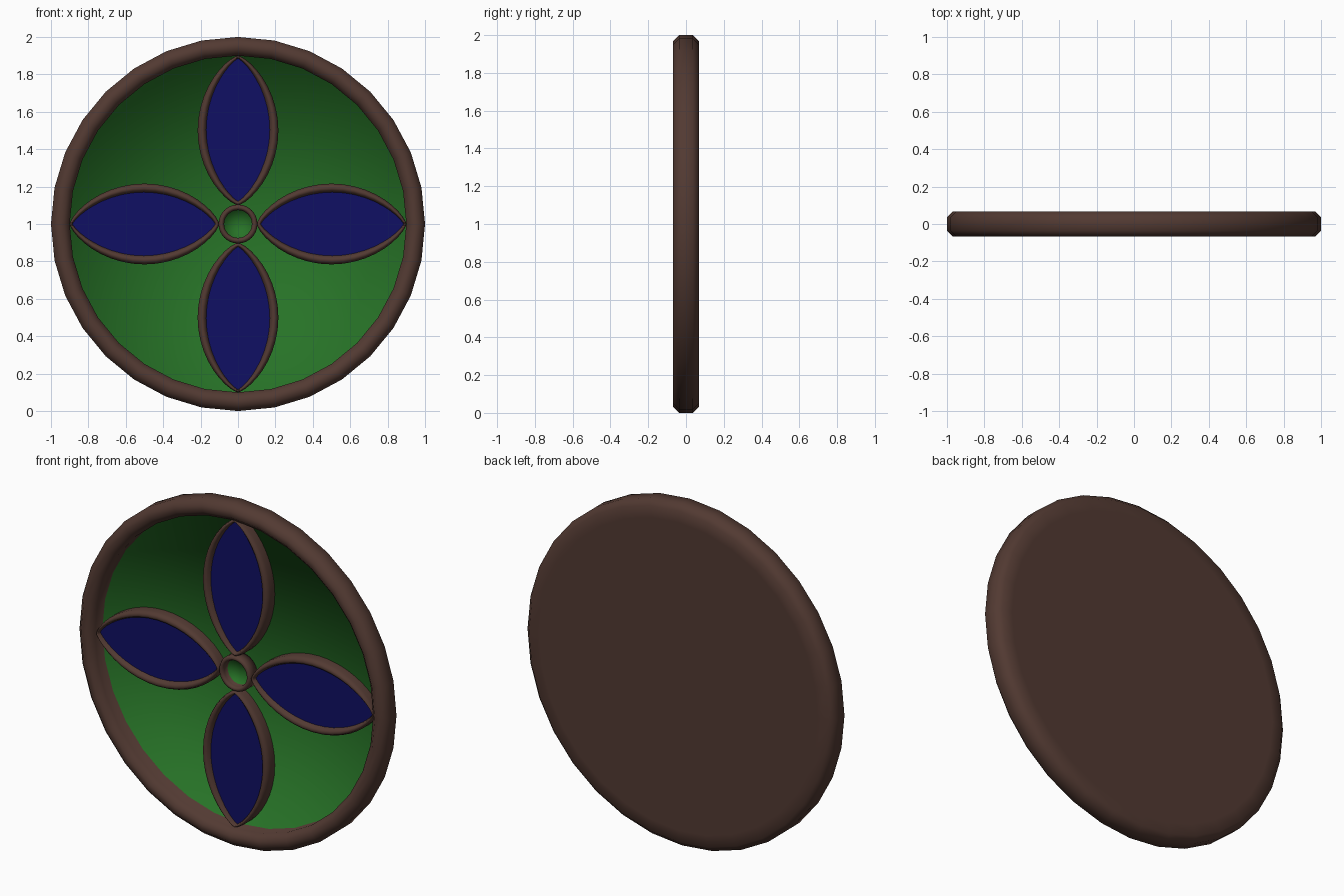
import bpy
import bmesh
from math import sin, cos, pi

if "Cube" in bpy.data.objects:
    bpy.data.objects.remove(bpy.data.objects["Cube"], do_unlink=True)


def material(name, rgb):
    m = bpy.data.materials.new(name)
    m.use_nodes = True
    color = (*rgb, 1)
    m.diffuse_color = color
    m.node_tree.nodes["Principled BSDF"].inputs["Base Color"].default_value = color
    return m


BROWN = material("brown", (0.085, 0.042, 0.032))
GREEN = material("green", (0.02, 0.17, 0.02))
BLUE = material("blue", (0.005, 0.005, 0.125))
CENTRE_Z = 1.0
FLOOR_Y = 0.032


def bridge(bm, a, b):
    """Smooth quad strip between two closed loops."""
    for i in range(len(a)):
        j = (i + 1) % len(a)
        bm.faces.new((a[i], a[j], b[j], b[i])).smooth = True


def finish(name, bm, mats):
    bmesh.ops.recalc_face_normals(bm, faces=bm.faces)
    mesh = bpy.data.meshes.new(name)
    bm.to_mesh(mesh)
    bm.free()
    for m in mats:
        mesh.materials.append(m)
    obj = bpy.data.objects.new(name, mesh)
    bpy.context.collection.objects.link(obj)
    return obj


def dish(name, profile, sides, y_shift=0):
    """Lathe a back-to-front (radius, y) profile; the last loop bounds the floor."""
    bm = bmesh.new()
    loops = []
    for r, y in profile:
        loops.append([bm.verts.new((r * sin(2 * pi * i / sides), y,
                                    CENTRE_Z + r * cos(2 * pi * i / sides)))
                      for i in range(sides)])
    for a, b in zip(loops, loops[1:]):
        bridge(bm, a, b)
    for loop, y, slot in ((loops[0], profile[0][1], 0), (loops[-1], profile[-1][1], 1)):
        hub = bm.verts.new((0, y, CENTRE_Z))
        for i in range(sides):
            f = bm.faces.new((loop[i], loop[(i + 1) % sides], hub))
            f.smooth = True
            f.material_index = slot
    return finish(name, bm, (BROWN, GREEN))


def leaf(start, end, half_width, power, half=20):
    """Closed pointed outline as (distance from hub, sideways) pairs."""
    pts = []
    for i in range(2 * half):
        a = pi * i / half
        t = (1 - cos(a)) / 2
        w = half_width * max(4 * t * (1 - t), 0) ** power
        pts.append((start + (end - start) * t, w if i < half else -w))
    return pts


def petal(name, turn):
    """Raised rounded border around a flat blue panel."""
    outer = leaf(0.1, 0.9, 0.216, 0.72)
    inner = leaf(0.122, 0.885, 0.17, 0.8)
    section = ((0, FLOOR_Y), (0, -0.01), (0.2, -0.028), (0.5, -0.035),
               (0.8, -0.028), (1, -0.008))
    bm = bmesh.new()
    loops = []
    for k, y in section:
        loop = []
        for (r0, s0), (r1, s1) in zip(outer, inner):
            r, s = r0 + (r1 - r0) * k, s0 + (s1 - s0) * k
            loop.append(bm.verts.new((r * sin(turn) + s * cos(turn), y,
                                      CENTRE_Z + r * cos(turn) - s * sin(turn))))
        loops.append(loop)
    for a, b in zip(loops, loops[1:]):
        bridge(bm, a, b)
    # Separate corners keep the panel flat and the border rounded
    panel = bm.faces.new([bm.verts.new(v.co) for v in loops[-1]])
    base = bm.faces.new(loops[0])
    panel.material_index = 1
    base.smooth = False
    bmesh.ops.recalc_face_normals(bm, faces=bm.faces)
    if panel.normal.y > 0:
        panel.normal_flip()
    mesh = bpy.data.meshes.new(name)
    bm.to_mesh(mesh)
    bm.free()
    mesh.materials.append(BROWN)
    mesh.materials.append(BLUE)
    bpy.context.collection.objects.link(bpy.data.objects.new(name, mesh))


# Round body with a chamfered rim, flat back and recessed green floor
dish("rim_and_dish", ((0.9, 0.068), (0.968, 0.068), (1, 0.036), (1, -0.036),
                      (0.968, -0.068), (0.932, -0.068), (0.9, -0.036),
                      (0.9, FLOOR_Y)), 32)

# Small ring with a green centre
dish("hub_ring", ((0.104, FLOOR_Y), (0.104, -0.02), (0.098, -0.032),
                  (0.088, -0.036), (0.08, -0.032), (0.074, -0.02),
                  (0.074, 0.01)), 32)

# Four petals around the hub
for label, turn in (("top", 0), ("left", pi / 2), ("bottom", pi), ("right", -pi / 2)):
    petal(label + "_petal", turn)
